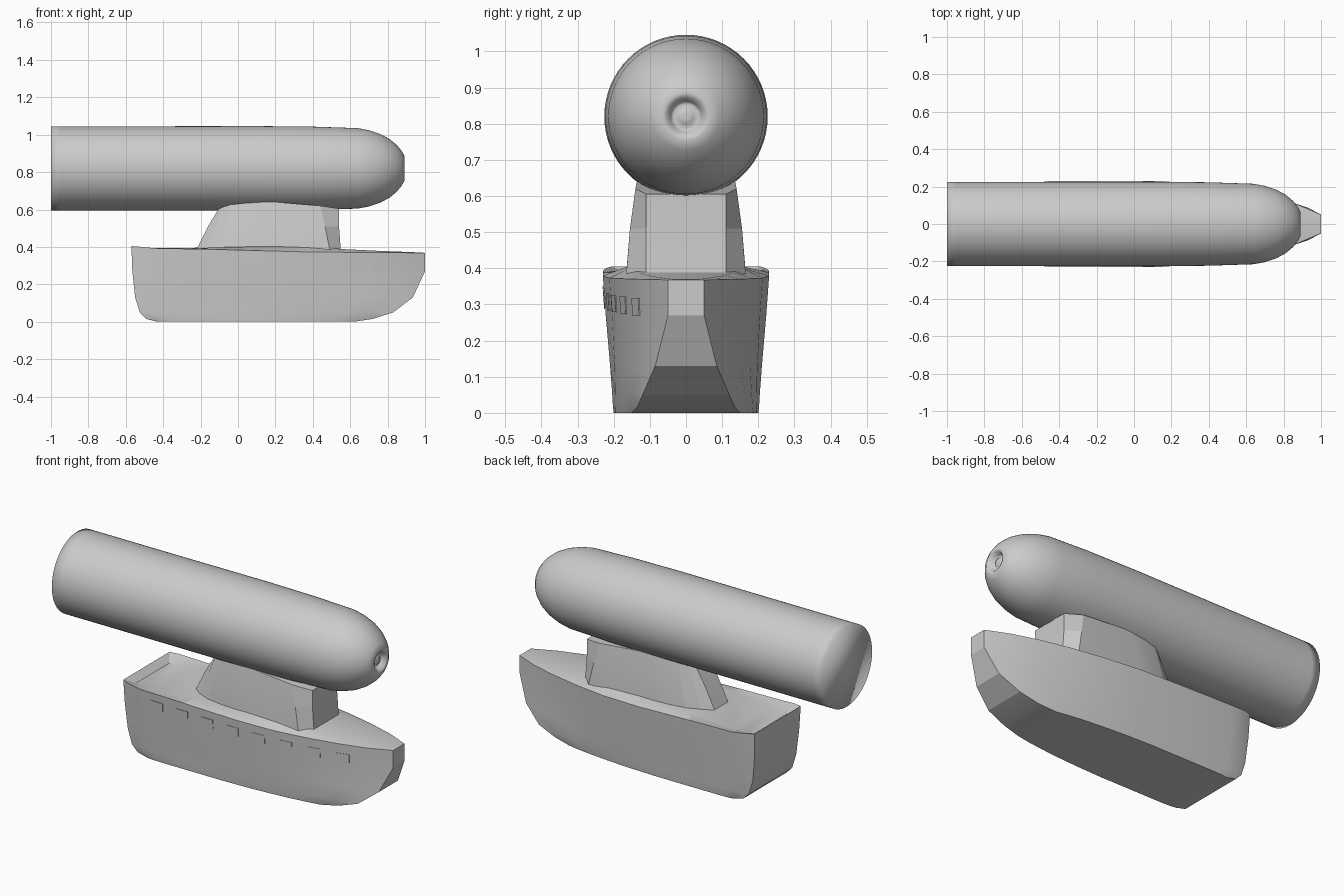
import bpy, bmesh, math

if "Cube" in bpy.data.objects:
    bpy.data.objects.remove(bpy.data.objects["Cube"])

grey = bpy.data.materials.new("plain grey")
colour = (0.6, 0.6, 0.6, 1)
grey.diffuse_color = colour
grey.use_nodes = True
grey.node_tree.nodes["Principled BSDF"].inputs["Base Color"].default_value = colour


def finish(name, bm, angle):
    bmesh.ops.recalc_face_normals(bm, faces=bm.faces[:])
    mesh = bpy.data.meshes.new(name)
    bm.to_mesh(mesh)
    bm.free()
    mesh.materials.append(grey)
    ob = bpy.data.objects.new(name, mesh)
    bpy.context.collection.objects.link(ob)
    bpy.ops.object.select_all(action='DESELECT')
    ob.select_set(True)
    bpy.context.view_layer.objects.active = ob
    bpy.ops.object.shade_smooth_by_angle(angle=math.radians(angle))
    return ob


def loft(name, rows, angle):
    """Skin mirrored half outlines (stern to bow) and close both ends with strips."""
    bm = bmesh.new()
    n = len(rows[0])
    rings = []
    for row in rows:
        port = [bm.verts.new(p) for p in row]
        starboard = [bm.verts.new((x, -y, z)) for x, y, z in row]
        rings.append(port + starboard[::-1])
    for a, b in zip(rings, rings[1:]):
        for i in range(2 * n):
            j = (i + 1) % (2 * n)
            bm.faces.new((a[i], a[j], b[j], b[i]))
    for ring in (rings[0], rings[-1]):
        for i in range(n - 1):
            bm.faces.new((ring[i], ring[i + 1], ring[-2 - i], ring[-1 - i]))
    return finish(name, bm, angle)


def lerp(table, t):
    for (a, u), (b, v) in zip(table, table[1:]):
        if t <= b:
            return u + (v - u) * (t - a) / (b - a)
    return table[-1][1]


# Balloon: lathed about x, with a dimple in the nose
profile = [(-1, .225), (-.95, .225), (-.4, .225), (.1, .226), (.4, .223), (.64, .215),
           (.7, .204), (.76, .184), (.81, .157), (.85, .124), (.875, .093), (.89, .066),
           (.885, .052), (.865, .042), (.855, .034), (.87, .02), (.87, .006)]
SIDES = 64
bm = bmesh.new()
rings = []
for x, r in profile:
    rings.append([bm.verts.new((x, r * math.cos(2 * math.pi * i / SIDES),
                                .82 + r * math.sin(2 * math.pi * i / SIDES)))
                  for i in range(SIDES)])
for a, b in zip(rings, rings[1:]):
    for i in range(SIDES):
        j = (i + 1) % SIDES
        bm.faces.new((a[i], a[j], b[j], b[i]))
bm.faces.new(rings[0])
bm.faces.new(rings[-1])
finish("balloon", bm, 180)

# Hull: plan shape shared by all levels (level = z, stern x, bow x, half width, bow half width)
plan = [(0, .86), (.03, .95), (.08, 1), (.25, 1), (.45, 1), (.6, .9),
        (.72, .74), (.83, .53), (.92, .3), (1, 0)]
levels = [(0, -.43, .62, .2, .15), (.015, -.49, .72, .202, .135), (.05, -.525, .83, .204, .12),
          (.13, -.55, .935, .21, .085), (.27, -.565, 1, .222, .05), (.38, -.57, 1, .23, .05)]
rim = [(0, .405), (.08, .393), (.25, .388), (.6, .373), (1, .368)]
deck = [(0, .375), (.2, .375), (.27, .405), (.6, .402), (.75, .385), (1, .37)]


def half_width(t, hw, bow):
    return bow + (hw - bow) * lerp(plan, t)


rows = []
for z, stern, front, hw, bow in levels:
    rows.append([(stern + (front - stern) * t, half_width(t, hw, bow),
                  lerp(rim, t) if z == levels[-1][0] else z) for t, g in plan])
rows.append([(-.53 + 1.51 * t, y * .72, lerp(deck, t))
             for (t, g), (x, y, z) in zip(plan, rows[-1])])
loft("hull", rows, 18)

# Cabin tower between deck and balloon
cabin = [
    [(-.23, .06, .37), (-.18, .1, .37), (-.1, .135, .38), (0, .155, .39),
     (.1, .165, .39), (.49, .165, .385), (.55, .11, .375)],
    [(-.16, .06, .51), (-.12, .1, .51), (-.06, .13, .51), (.02, .147, .51),
     (.1, .155, .51), (.465, .155, .51), (.54, .11, .51)],
    [(-.1, .06, .61), (-.08, .09, .615), (-.04, .113, .63), (.04, .127, .638),
     (.14, .135, .645), (.44, .14, .62), (.54, .11, .605)]]
loft("cabin_tower", cabin, 10)


# Windows: thin plates following one side of the hull
def hull_side(x, z):
    t = (x + .567) / 1.567
    s = (z - .27) / .11
    return -half_width(t, .222 + .008 * s, .05)


for k in range(8):
    cx = -.345 + .156 * k
    cz = .325 - .0045 * k
    bm = bmesh.new()
    outer, inner = [], []
    for dx, dz in ((-1, -1), (1, -1), (1, 1), (-1, 1)):
        x, z = cx + .036 * dx, cz + .024 * dz
        y = hull_side(x, z)
        outer.append(bm.verts.new((x, y - .003, z)))
        inner.append(bm.verts.new((x, y + .003, z)))
    bm.faces.new(outer)
    bm.faces.new(inner[::-1])
    for i in range(4):
        j = (i + 1) % 4
        bm.faces.new((outer[i], inner[i], inner[j], outer[j]))
    finish("window_%d" % (k + 1), bm, 10)
